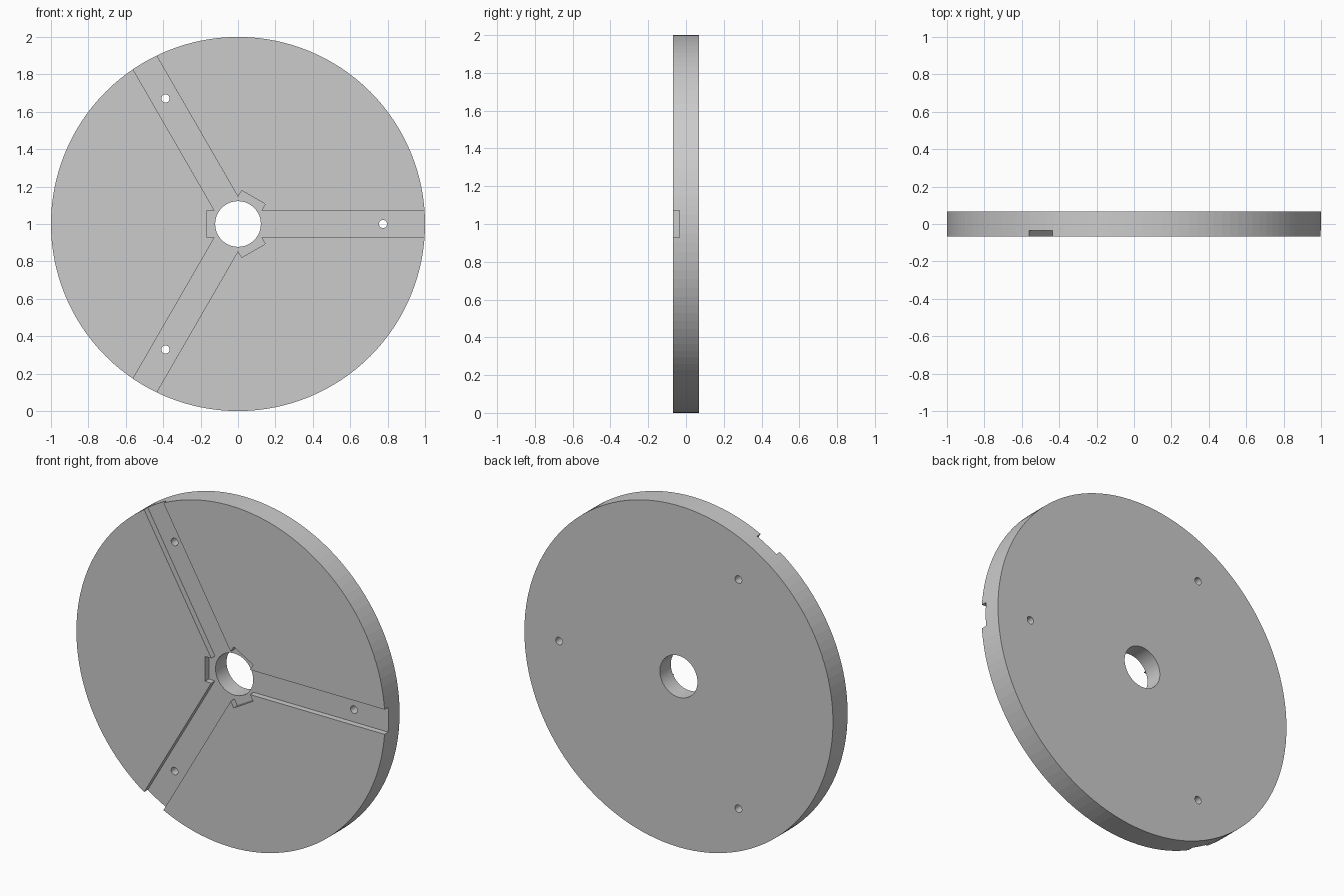
import bpy
from math import radians, cos, sin, pi

if "Cube" in bpy.data.objects:
    bpy.data.objects.remove(bpy.data.objects["Cube"])

HALF_T = 0.068      # half thickness of the disc
SLOT_DEPTH = 0.034
SLOT_W = 0.145
SLOT_IN, SLOT_OUT = -0.165, 1.1


def cylinder(name, r, depth, x, z, sides):
    bpy.ops.mesh.primitive_cylinder_add(vertices=sides, radius=r, depth=depth,
                                        location=(x, 0, z), rotation=(pi / 2, 0, 0))
    ob = bpy.context.object
    ob.name = name
    return ob


def slot(name, angle):
    # long box from just behind the centre out past the rim
    mid = (SLOT_IN + SLOT_OUT) / 2
    height = 0.1
    y = -HALF_T + SLOT_DEPTH - height / 2
    bpy.ops.mesh.primitive_cube_add(size=1, location=(mid * cos(angle), y, 1 + mid * sin(angle)),
                                    rotation=(0, -angle, 0))
    ob = bpy.context.object
    ob.name = name
    ob.scale = (SLOT_OUT - SLOT_IN, height, SLOT_W)
    return ob


# main disc
disc = cylinder("slotted_disc", 1.0, 2 * HALF_T, 0, 1, 128)

# centre bore, three radial slots and their bolt holes
cutters = [cylinder("bore_cutter", 0.122, 0.5, 0, 1, 64)]
for i in range(3):
    a = radians(120 * i)
    cutters.append(slot(f"slot_cutter_{i}", a))
    cutters.append(cylinder(f"bolt_hole_cutter_{i}", 0.022, 0.5,
                            0.775 * cos(a), 1 + 0.775 * sin(a), 24))

bpy.context.view_layer.objects.active = disc
for c in cutters:
    c.hide_render = True
    m = disc.modifiers.new(c.name, 'BOOLEAN')
    m.operation = 'DIFFERENCE'
    m.solver = 'EXACT'
    m.object = c
    bpy.ops.object.modifier_apply(modifier=m.name)

for c in cutters:
    bpy.data.objects.remove(c, do_unlink=True)
